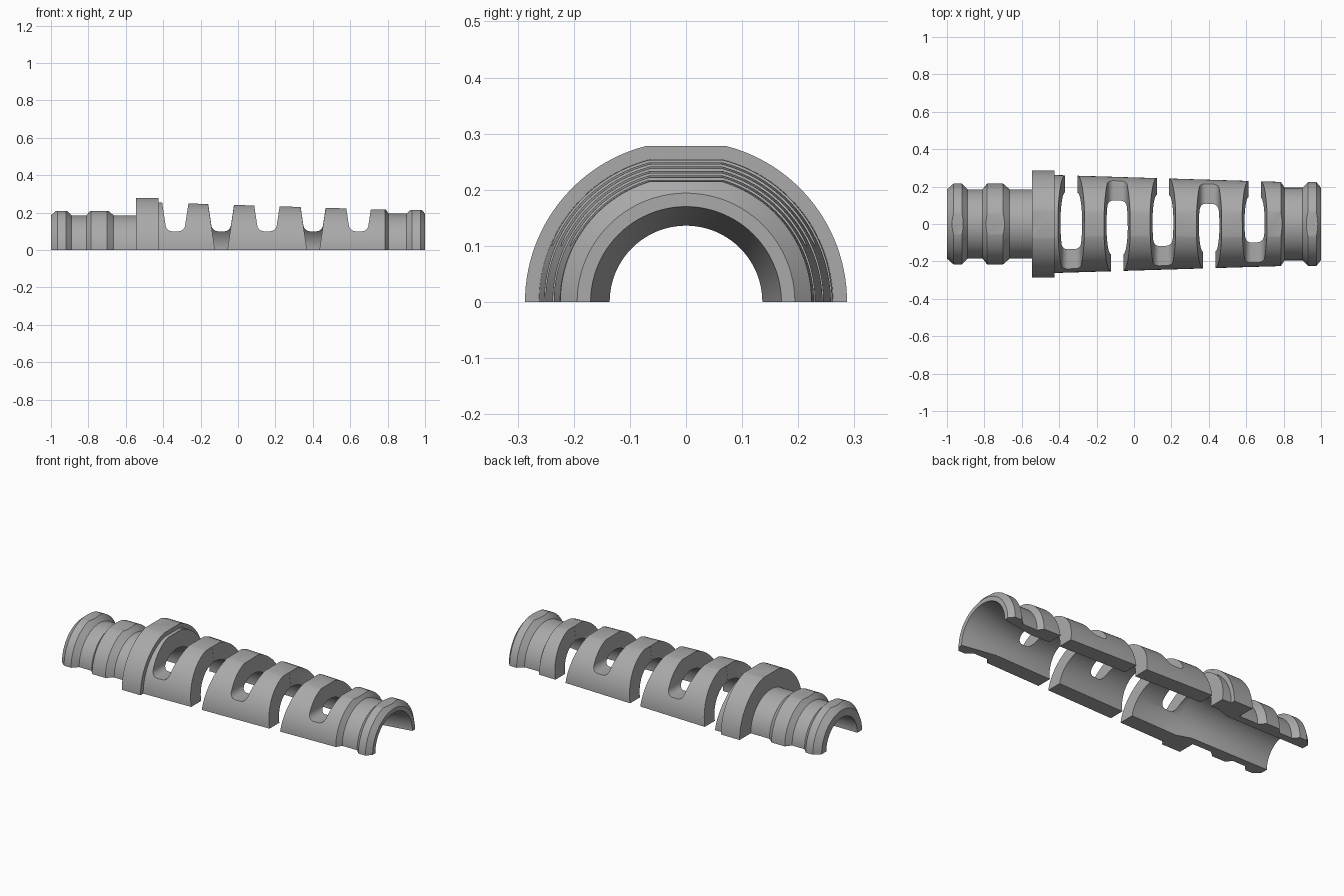
import bpy, bmesh, math

cube = bpy.data.objects.get("Cube")
if cube:
    bpy.data.objects.remove(cube)

grey = bpy.data.materials.new("plain_grey")
grey.use_nodes = True
colour = (0.4, 0.4, 0.4, 1)
grey.diffuse_color = colour
grey.node_tree.nodes["Principled BSDF"].inputs["Base Color"].default_value = colour


def sweep(name, rings):
    """Join matching closed rings into a capped solid with outward normals."""
    bm = bmesh.new()
    loops = [[bm.verts.new(co) for co in ring] for ring in rings]
    n = len(loops[0])
    for a, b in zip(loops, loops[1:]):
        for j in range(n):
            k = (j + 1) % n
            bm.faces.new((a[j], a[k], b[k], b[j]))
    bm.faces.new(reversed(loops[0]))
    bm.faces.new(loops[-1])
    bm.normal_update()
    if bm.calc_volume(signed=True) < 0:
        bmesh.ops.reverse_faces(bm, faces=bm.faces[:])
    mesh = bpy.data.meshes.new(name)
    bm.to_mesh(mesh)
    bm.free()
    mesh.materials.append(grey)
    ob = bpy.data.objects.new(name, mesh)
    bpy.context.collection.objects.link(ob)
    return ob


def half_turn(name, profile, steps=63):
    """Sweep a closed (x, radius) profile half way round the x axis."""
    angles = [math.pi * i / steps for i in range(steps + 1)]
    return sweep(name, [[(x, r * math.cos(a), r * math.sin(a)) for x, r in profile]
                        for a in angles])


def prism(name, outline, y0, y1):
    """Extrude an (x, z) outline along y as a cutter."""
    ob = sweep(name, [[(x, y, z) for x, z in outline] for y in sorted((y0, y1))])
    ob.hide_render = True
    return ob


# Half sleeve: ribbed tail, flange, tapered flexible section, ribbed nose
outer = [(-1, .185), (-.965, .216), (-.92, .216), (-.89, .185), (-.81, .185),
         (-.785, .216), (-.7, .216), (-.665, .185), (-.545, .185), (-.545, .287),
         (-.425, .287), (-.425, .262), (.785, .225), (.805, .194), (.9, .194),
         (.93, .224), (.975, .224), (1, .194)]
inner = [(1, .17), (.8, .136), (-.42, .17), (-.5, .142), (-1, .142)]
sleeve = half_turn("split_sleeve", outer + inner)

# Flat along the crown, stepped to follow each section
crown = [(-1.1, .209), (-.6, .209), (-.6, .278), (-.4255, .278), (-.4255, .254),
         (.8, .215), (1.1, .215), (1.1, .5), (-1.1, .5)]
cutters = [prism("crown_cutter", crown, -.5, .5)]


def half_width(z):
    return .0325 + .15 * z


# Flex slots: rounded floor on one side, cut right through on the other
floor, radius = .1, .03
for i, cx in enumerate((-.335, -.09, .155, .402, .645)):
    side = 1 if i % 2 == 0 else -1
    right = [(half_width(.4), .4)]
    for k in range(7):
        a = math.pi / 2 * k / 6
        z = floor + radius * (1 - math.sin(a))
        right.append((half_width(z) - radius * (1 - math.cos(a)), z))
    u_shape = [(cx + w, z) for w, z in right] + [(cx - w, z) for w, z in reversed(right)]
    cutters.append(prism("slot_cutter", u_shape, -side * .41, side * .023))
    through = [(cx + s * (half_width(z) + .0007), z)
               for s, z in ((1, .43), (1, -.05), (-1, -.05), (-1, .43))]
    cutters.append(prism("gap_cutter", through, side * .011, side * .42))

for cutter in cutters:
    mod = sleeve.modifiers.new(cutter.name, "BOOLEAN")
    mod.operation = "DIFFERENCE"
    mod.solver = "EXACT"
    mod.object = cutter

# Bake the cuts, drop the cutters and smooth the curved faces
bpy.context.view_layer.update()
baked = bpy.data.meshes.new_from_object(
    sleeve.evaluated_get(bpy.context.evaluated_depsgraph_get()))
sleeve.modifiers.clear()
sleeve.data = baked
for cutter in cutters:
    bpy.data.objects.remove(cutter)
for ob in bpy.context.selected_objects:
    ob.select_set(False)
sleeve.select_set(True)
bpy.context.view_layer.objects.active = sleeve
bpy.ops.object.shade_smooth_by_angle(angle=math.radians(25))
